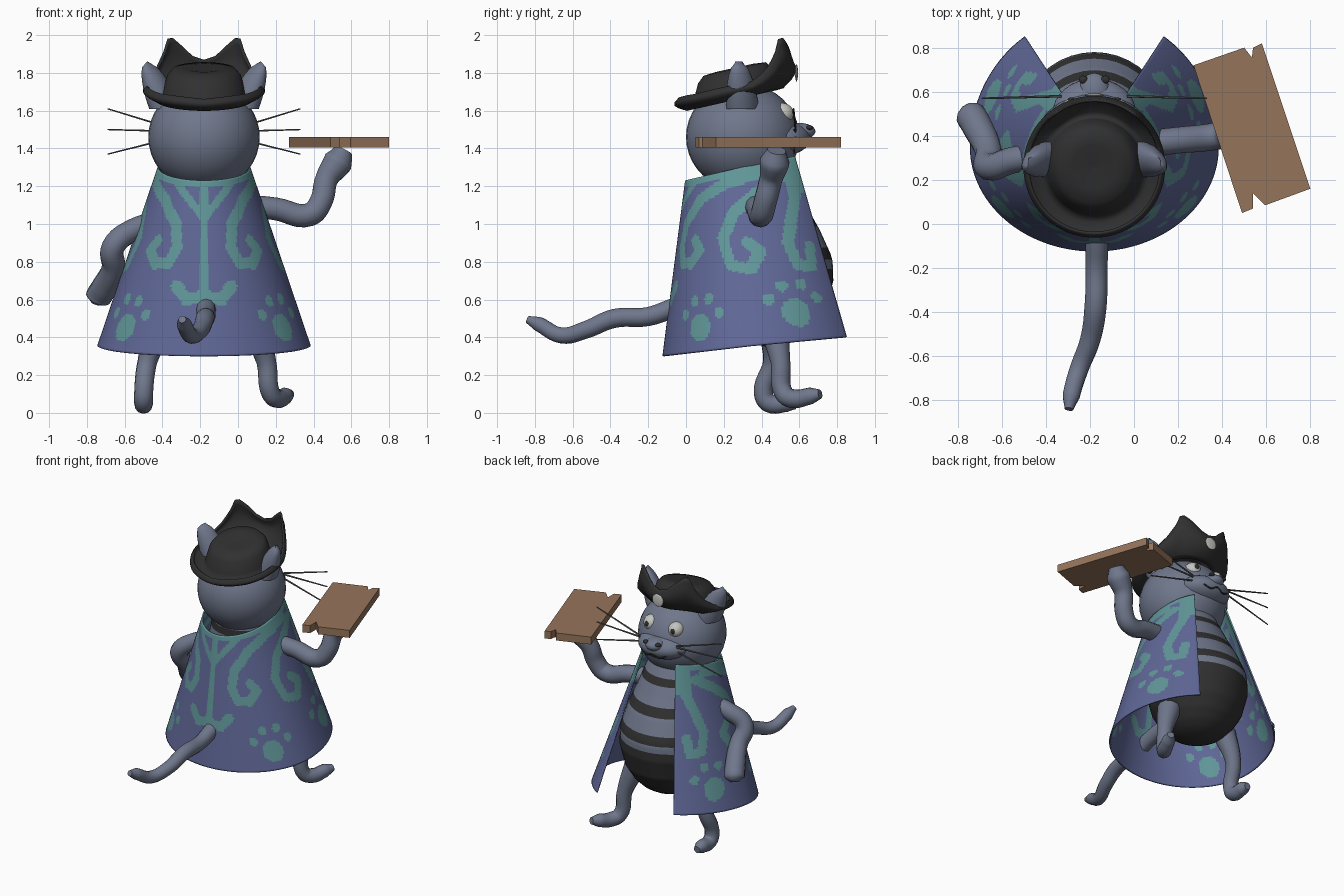
import bpy, bmesh, math
from mathutils import Vector, Matrix
from mathutils.geometry import intersect_point_line

cube = bpy.data.objects.get("Cube")
if cube:
    bpy.data.objects.remove(cube)

CX = -0.18  # centre line of the cat


def material(name, r, g, b):
    m = bpy.data.materials.new(name)
    m.use_nodes = True
    m.diffuse_color = (r, g, b, 1)
    bsdf = next(n for n in m.node_tree.nodes if n.type == 'BSDF_PRINCIPLED')
    bsdf.inputs["Base Color"].default_value = (r, g, b, 1)
    bsdf.inputs["Roughness"].default_value = 0.8
    return m


FUR = material("grey fur", 0.16, 0.185, 0.26)
BLUE = material("cape blue", 0.117, 0.138, 0.31)
TEAL = material("cape teal", 0.12, 0.31, 0.32)
BLACK = material("black cloth", 0.03, 0.03, 0.03)
WOOD = material("brown wood", 0.3, 0.175, 0.105)
WHITE = material("pale grey", 0.55, 0.55, 0.52)
WIRE = material("whisker grey", 0.11, 0.11, 0.11)


def finish(name, bm, mats, smooth=True):
    bmesh.ops.recalc_face_normals(bm, faces=bm.faces)
    me = bpy.data.meshes.new(name)
    for f in bm.faces:
        f.smooth = smooth
    bm.to_mesh(me)
    bm.free()
    for m in mats:
        me.materials.append(m)
    ob = bpy.data.objects.new(name, me)
    bpy.context.collection.objects.link(ob)
    return ob


def ball(name, loc, size, mat):
    bm = bmesh.new()
    bmesh.ops.create_uvsphere(bm, u_segments=32, v_segments=20, radius=1,
                              matrix=Matrix.LocRotScale(Vector(loc), None, Vector(size)))
    return finish(name, bm, [mat])


def tube(name, path, radii, mat, sides=4):
    """Smooth limb through the path, with a radius at each point."""
    cu = bpy.data.curves.new(name, 'CURVE')
    cu.dimensions = '3D'
    cu.bevel_depth, cu.bevel_resolution, cu.resolution_u = 1, sides, 6
    cu.use_fill_caps = True
    sp = cu.splines.new('BEZIER')
    sp.bezier_points.add(len(path) - 1)
    for p, co, r in zip(sp.bezier_points, path, radii):
        p.co, p.radius = co, r
        p.handle_left_type = p.handle_right_type = 'AUTO'
    cu.materials.append(mat)
    ob = bpy.data.objects.new(name, cu)
    bpy.context.collection.objects.link(ob)
    bpy.ops.object.select_all(action='DESELECT')
    ob.select_set(True)
    bpy.context.view_layer.objects.active = ob
    bpy.ops.object.convert(target='MESH')
    bpy.ops.object.shade_smooth_by_angle(angle=1.0)
    return ob


def grid(bm, rows, closed):
    """Skin a list of equal rows of points with quads."""
    vs = [[bm.verts.new(p) for p in row] for row in rows]
    n = len(vs[0])
    for a, b in zip(vs, vs[1:]):
        for i in range(n if closed else n - 1):
            j = (i + 1) % n
            bm.faces.new((a[i], a[j], b[j], b[i]))
    return vs


def lookup(x, table):
    for (x0, y0), (x1, y1) in zip(table, table[1:]):
        if x <= x1:
            return y0 + (y1 - y0) * (x - x0) / (x1 - x0)
    return table[-1][1]


# Body: egg shape with black trousers and three stripes
EGG = [(0.35, 0.01), (0.37, 0.12), (0.41, 0.19), (0.47, 0.25), (0.56, 0.305), (0.7, 0.34),
       (0.84, 0.335), (0.97, 0.305), (1.1, 0.26), (1.3, 0.2)]
bm = bmesh.new()
rows = []
for k in range(77):
    z = 0.35 + k * 0.0125
    r, cy = lookup(z, EGG), lookup(z, [(0.3, 0.44), (0.8, 0.44), (1.3, 0.33)])
    rows.append([(CX + r * math.sin(a), cy + r * math.cos(a), z)
                 for a in (i * math.tau / 40 for i in range(40))])
vs = grid(bm, rows, True)
bm.faces.new(vs[0])
for f in bm.faces:
    z = f.calc_center_median().z
    f.material_index = int(z < 0.76 or any(abs(z - s) < 0.03 for s in (0.84, 1.02, 1.2)))
finish("body", bm, [FUR, BLACK])

# Head, muzzle and face
ball("head", (CX, 0.3, 1.46), (0.295, 0.3, 0.285), FUR)
ball("muzzle", (CX, 0.5, 1.455), (0.19, 0.16, 0.095), FUR)
ball("nose", (CX, 0.6, 1.49), (0.07, 0.085, 0.045), FUR)
tube("mouth", [(CX + x, y, z) for x, y, z in
     ((-0.1, 0.632, 1.43), (-0.05, 0.645, 1.41), (0, 0.655, 1.43), (0.05, 0.645, 1.41), (0.1, 0.632, 1.43))],
     [0.005] * 5, BLACK, 1)
for side, label in ((1, "left"), (-1, "right")):
    ball(label + "_eye", (CX + side * 0.1, 0.51, 1.585), (0.055, 0.06, 0.055), WHITE)
    ball(label + "_pupil", (CX + side * 0.105, 0.564, 1.59), (0.017, 0.01, 0.02), BLACK)
    ball(label + "_nostril", (CX + side * 0.05, 0.655, 1.51), (0.02, 0.018, 0.012), BLACK)
    for k, (z0, z1) in enumerate(((1.5, 1.61), (1.49, 1.5), (1.46, 1.37))):
        tube(f"{label}_whisker_{k + 1}", [(CX + side * 0.15, 0.58, z0), (CX + side * 0.51, 0.57, z1)],
             [0.006, 0.004], WIRE, 1)
    # Ear: flattened cone leaning outward through the brim
    bm = bmesh.new()
    rows = []
    for k in range(9):
        u = k / 8
        w = math.sqrt(1 - u ** 1.7) if u < 1 else 0.02
        rows.append([(CX + side * (0.2 + 0.1 * u + 0.09 * w * math.cos(a)),
                      0.3 - 0.02 * u + 0.085 * w * math.sin(a) - 0.02 * math.cos(a),
                      1.61 + 0.25 * u) for a in (i * math.tau / 16 for i in range(16))])
    vs = grid(bm, rows, True)
    bm.faces.new(vs[-1])
    finish(label + "_ear", bm, [FUR])

# Hat: dented crown and a brim that sweeps up into two prongs
RIM = [(0, 1.87), (0.2, 1.89), (0.42, 1.95), (0.66, 2.0), (0.8, 1.9), (1.0, 1.82),
       (1.3, 1.75), (1.7, 1.73), (2.3, 1.69), (3.2, 1.66)]
bm = bmesh.new()
rows = []
for r, up, curl in ((0.01, 0.14, 0), (0.1, 0.155, 0), (0.16, 0.15, 0), (0.185, 0.12, 0), (0.205, 0.05, 0),
                    (0.22, 0, 0), (0.255, -0.01, 0.08), (0.3, 0, 0.28), (0.322, 0, 0.5),
                    (0.322, 0, 0.72), (0.31, 0, 0.88), (0.305, 0, 1)):
    row = []
    for i in range(64):
        a = (i - 32) * math.tau / 64
        y = 0.26 + r * math.cos(a)
        base = 1.66 + 0.22 * (y - 0.26)
        row.append((CX + r * math.sin(a), y, base + up + curl * (lookup(abs(a), RIM) - base)))
    rows.append(row)
vs = grid(bm, rows, True)
bm.faces.new(vs[0])
hat = finish("hat", bm, [BLACK])
hat.modifiers.new("thickness", 'SOLIDIFY').thickness = 0.012
ball("hat_badge", (CX, 0.585, 1.8), (0.045, 0.008, 0.045), WHITE)

# Cape pattern: strokes in (angle from the back, height), each with a half width
STROKES = [
    (0.022, [(0, 1.22), (0, 0.62)]),
    (0.032, [(0, 0.62), (0.2, 0.6), (0.34, 0.67)]),
    (0.02, [(0, 1.03), (0.25, 1.12), (0.6, 1.22)]),
    (0.03, [(1.9, 1.27), (1.3, 1.22), (0.8, 1.13), (0.47, 1.0), (0.4, 0.88),
            (0.5, 0.79), (0.7, 0.79), (0.85, 0.86), (0.75, 0.91)]),
    (0.03, [(2.1, 1.24), (1.75, 1.16), (1.4, 1.06), (1.23, 0.92), (1.34, 0.78),
            (1.6, 0.76), (1.72, 0.85), (1.57, 0.9)]),
    (0.03, [(2.4, 1.2), (2.2, 1.05), (2.07, 0.9), (2.14, 0.78), (2.32, 0.78), (2.36, 0.88)]),
]
SPOTS = []
for t, z in ((0.93, 0.45), (2.02, 0.53)):
    SPOTS.append((t, z, 0.075))
    SPOTS += [(t + dx / 0.5, z + dz, 0.03) for dx, dz in
              ((-0.13, 0.07), (-0.055, 0.14), (0.055, 0.15), (0.13, 0.08))]


def teal(t, z, rx, v):
    if v < 0.035 or (t > 2.2 and v < 0.2):
        return True
    p = Vector((t * rx, z))
    if any((p - Vector((s * rx, h))).length < r for s, h, r in SPOTS):
        return True
    for width, pts in STROKES:
        for a, b in zip(pts, pts[1:]):
            a, b = Vector((a[0] * rx, a[1])), Vector((b[0] * rx, b[1]))
            q, u = intersect_point_line(p, a, b)
            if (p - (a + (b - a) * min(1, max(0, u)))).length < width:
                return True
    return False


# Cape: open flared cone
NT, NV, SPAN = 180, 80, 2.55


def cape_point(t, v):
    c = math.cos(t)
    ry = 0.3 + 0.17 * v if c > 0 else 0.33 + 0.27 * v
    top, hem = 1.3 - 0.07 * c, 0.355 - 0.055 * c
    return (CX + (0.24 + 0.32 * v) * math.sin(t), 0.3 + 0.05 * v - ry * c, top + (hem - top) * v)


bm = bmesh.new()
grid(bm, [[cape_point(SPAN * (2 * i / NT - 1), k / NV) for i in range(NT + 1)] for k in range(NV + 1)], False)
for n, f in enumerate(bm.faces):
    k, i = divmod(n, NT)
    t, v = abs(SPAN * (2 * (i + 0.5) / NT - 1)), (k + 0.5) / NV
    f.material_index = int(teal(t, f.calc_center_median().z, 0.24 + 0.32 * v, v))
cape = finish("cape", bm, [BLUE, TEAL])
solid = cape.modifiers.new("thickness", 'SOLIDIFY')
solid.thickness, solid.offset = 0.01, 0

# Arms, legs and tail
tube("raised_arm", [(0.0, 0.36, 1.1), (0.2, 0.38, 1.08), (0.38, 0.4, 1.05), (0.44, 0.42, 1.12),
                    (0.47, 0.45, 1.24), (0.53, 0.47, 1.33), (0.56, 0.48, 1.39)],
     [0.06, 0.06, 0.062, 0.062, 0.062, 0.08, 0.05], FUR)
tube("lowered_arm", [(-0.38, 0.32, 1.02), (-0.55, 0.29, 0.97), (-0.66, 0.26, 0.88), (-0.66, 0.33, 0.77),
                     (-0.71, 0.44, 0.66), (-0.74, 0.49, 0.61), (-0.75, 0.5, 0.58)],
     [0.055, 0.06, 0.062, 0.062, 0.07, 0.07, 0.03], FUR)
tube("left_leg", [(0.08, 0.46, 0.48), (0.15, 0.5, 0.27), (0.175, 0.52, 0.1), (0.21, 0.57, 0.075),
                  (0.25, 0.66, 0.09), (0.275, 0.71, 0.1)],
     [0.08, 0.052, 0.05, 0.05, 0.045, 0.025], FUR)
tube("right_leg", [(-0.41, 0.45, 0.48), (-0.48, 0.46, 0.27), (-0.5, 0.41, 0.1), (-0.5, 0.44, 0.052),
                   (-0.5, 0.54, 0.05), (-0.5, 0.585, 0.045)],
     [0.08, 0.052, 0.05, 0.05, 0.045, 0.025], FUR)
tube("tail", [(CX, 0.12, 0.6), (-0.17, -0.05, 0.56), (-0.17, -0.2, 0.51), (-0.175, -0.38, 0.5),
              (-0.2, -0.53, 0.44), (-0.25, -0.66, 0.41), (-0.285, -0.78, 0.47), (-0.295, -0.84, 0.495)],
     [0.055, 0.052, 0.05, 0.05, 0.046, 0.043, 0.04, 0.02], FUR)

# Wooden board with chipped ends
bm = bmesh.new()
outline = [(0.27, 0.72), (0.5, 0.8), (0.535, 0.755), (0.54, 0.8), (0.58, 0.82), (0.8, 0.16),
           (0.595, 0.085), (0.54, 0.14), (0.54, 0.07), (0.49, 0.05)]
face = bm.faces.new([bm.verts.new((x, y, 1.405)) for x, y in outline])
up = bmesh.ops.extrude_face_region(bm, geom=[face])
bmesh.ops.translate(bm, vec=(0, 0, 0.055), verts=[e for e in up["geom"] if isinstance(e, bmesh.types.BMVert)])
finish("board", bm, [WOOD], False)
